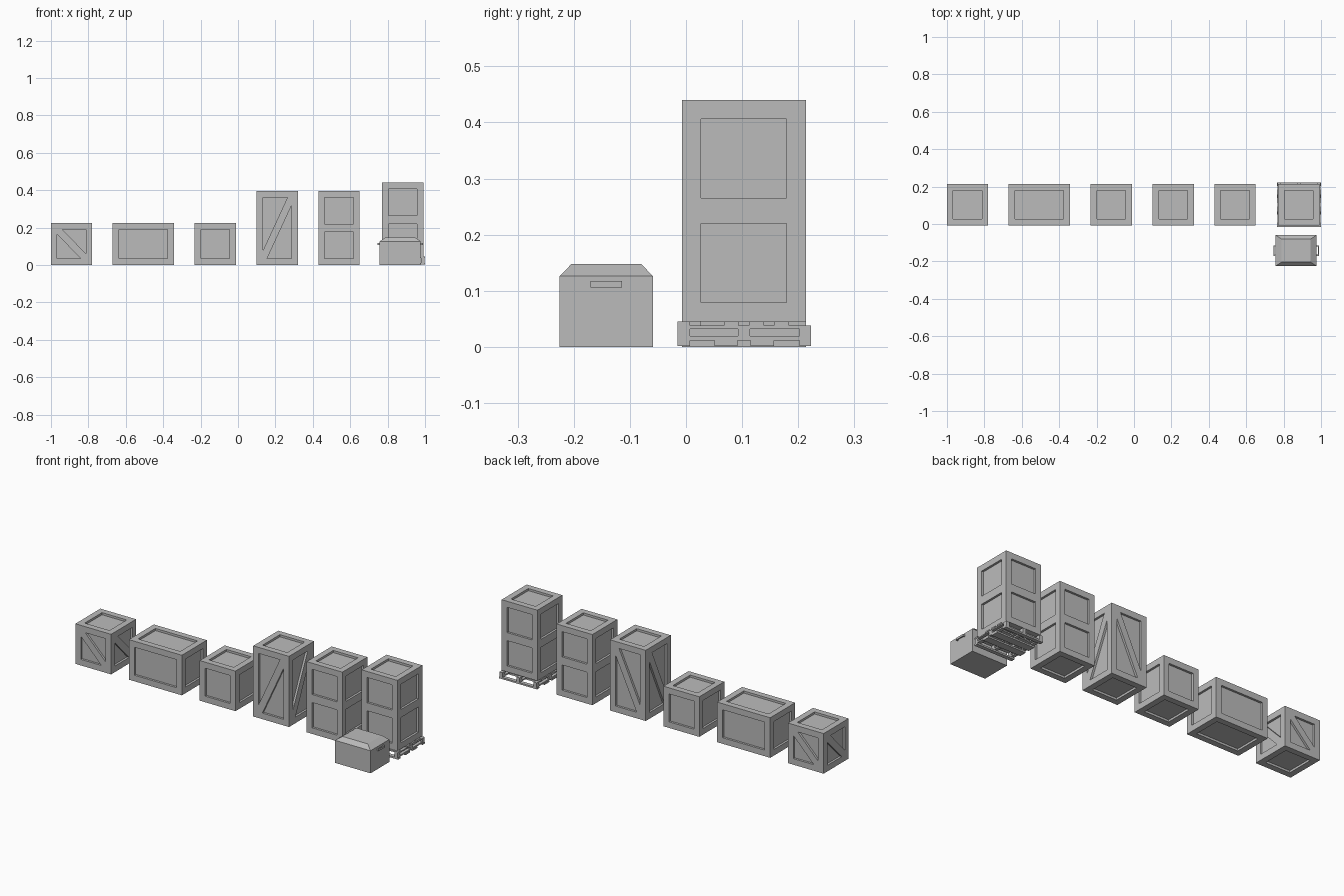
import bpy, bmesh, math
from mathutils import Matrix, Vector

old = bpy.data.objects.get("Cube")
if old:
    bpy.data.objects.remove(old, do_unlink=True)

grey = bpy.data.materials.new("plain_grey")
grey.use_nodes = True
grey.diffuse_color = (0.5, 0.5, 0.5, 1)
bsdf = next(n for n in grey.node_tree.nodes if n.type == 'BSDF_PRINCIPLED')
bsdf.inputs["Base Color"].default_value = (0.5, 0.5, 0.5, 1)
bsdf.inputs["Roughness"].default_value = 0.8

FRAME, DEPTH, SIDE = 0.034, 0.012, 0.221
ROW_Y = 0.103


def finish(bm, name, location=(0, 0, 0)):
    bmesh.ops.recalc_face_normals(bm, faces=bm.faces)
    mesh = bpy.data.meshes.new(name)
    bm.to_mesh(mesh)
    bm.free()
    mesh.materials.append(grey)
    obj = bpy.data.objects.new(name, mesh)
    obj.location = location
    bpy.context.collection.objects.link(obj)
    return obj


def add_box(bm, low, high):
    low, high = Vector(low), Vector(high)
    matrix = Matrix.Translation((low + high) / 2) @ Matrix.Diagonal((*(high - low), 1))
    return bmesh.ops.create_cube(bm, size=1, matrix=matrix)["verts"]


def add_batten(bm, outline, quarter):
    """Flat strip in a side recess, flush with the frame; outline is (across, up)."""
    turn = Matrix.Rotation(math.radians(90 * quarter), 3, 'Z')
    verts = [bm.verts.new(turn @ Vector((u, -SIDE / 2, z))) for u, z in outline]
    face = bm.faces.new(verts)
    new = bmesh.ops.extrude_face_region(bm, geom=[face], use_keep_orig=True)["geom"]
    moved = [g for g in new if isinstance(g, bmesh.types.BMVert)]
    bmesh.ops.translate(bm, verts=moved, vec=turn @ Vector((0, DEPTH, 0)))


def crate(name, x, width, height, z=0, rail=False, slants=None, cut=(0, 0)):
    # Box with a recessed panel in each face
    bm = bmesh.new()
    add_box(bm, (-width / 2, -SIDE / 2, 0), (width / 2, SIDE / 2, height))
    bmesh.ops.recalc_face_normals(bm, faces=bm.faces)
    panels = list(bm.faces)
    bmesh.ops.inset_individual(bm, faces=panels, thickness=FRAME, use_even_offset=True)
    for face in bmesh.ops.extrude_discrete_faces(bm, faces=panels)["faces"]:
        face.normal_update()
        bmesh.ops.translate(bm, verts=face.verts, vec=-face.normal * DEPTH)
    bmesh.ops.recalc_face_normals(bm, faces=bm.faces)

    a, low, high = SIDE / 2 - FRAME, FRAME, height - FRAME
    for quarter in range(4):
        # Middle rail
        if rail:
            m, h = height / 2, 0.0225
            add_batten(bm, [(-a, m - h), (a, m - h), (a, m + h), (-a, m + h)], quarter)
        # Diagonal brace
        if slants:
            s, (du, dv) = slants[quarter], cut
            shape = [(-a, low), (du - a, low), (a, high - dv),
                     (a, high), (a - du, high), (-a, low + dv)]
            add_batten(bm, [(s * u, v) for u, v in shape], quarter)
    return finish(bm, name, (x, ROW_Y, z))


# Row of crates
crate("small_braced_crate", -0.89, SIDE, 0.224, slants=(-1, -1, -1, -1), cut=(0.027, 0.027))
crate("wide_crate", -0.506, 0.328, 0.224)
crate("small_plain_crate", -0.121, SIDE, 0.224)
crate("tall_braced_crate", 0.21, SIDE, 0.395, slants=(1, 1, -1, -1), cut=(0.022, 0.043))
crate("tall_railed_crate", 0.54, SIDE, 0.395, rail=True)
crate("crate_on_pallet", 0.88, SIDE, 0.395, z=0.045, rail=True)

# Pallet: stringers with slots, top slats and bottom boards
X0, X1, Y0, Y1 = 0.765, 1.0, -0.015, 0.223
bm = bmesh.new()
for x in (X0 + 0.002, 0.8725, X1 - 0.022):
    for z0, z1 in ((0.011, 0.019), (0.032, 0.038)):
        add_box(bm, (x, Y0, z0), (x + 0.02, Y1, z1))
    for y0, y1 in ((Y0, 0.007), (0.093, 0.114), (0.202, Y1)):
        add_box(bm, (x, y0, 0.019), (x + 0.02, y1, 0.032))
finish(bm, "pallet_stringers")

bm = bmesh.new()
for y0, y1 in ((Y0, 0.007), (0.068, 0.094), (0.112, 0.139), (0.157, 0.184)):
    add_box(bm, (X0, y0, 0.038), (X1, y1, 0.0455))
finish(bm, "pallet_top_slats")

bm = bmesh.new()
for y0, y1 in ((0.007 - 0.022, 0.007), (0.051, 0.092), (0.115, 0.157), (0.202, Y1)):
    add_box(bm, (X0, y0, 0.002), (X1, y1, 0.011))
finish(bm, "pallet_bottom_boards")

# Chest body with tapered lid
CX, CY, HX, HY = 0.867, -0.142, 0.11, 0.083
bm = bmesh.new()
add_box(bm, (-HX, -HY, 0), (HX, HY, 0.126))
finish(bm, "chest_body", (CX, CY, 0))

bm = bmesh.new()
for v in add_box(bm, (-HX, -HY, 0.126), (HX, HY, 0.148)):
    if v.co.z > 0.14:
        v.co.x *= (HX - 0.032) / HX
        v.co.y *= (HY - 0.021) / HY
finish(bm, "chest_lid", (CX, CY, 0))

# Chest handles: a bar on two mounts at each end
for side, label in ((1, "left"), (-1, "right")):
    bm = bmesh.new()
    add_box(bm, (HX + 0.006, -0.028, 0.106), (HX + 0.012, 0.028, 0.117))
    for y in (-0.028, 0.021):
        add_box(bm, (HX, y, 0.106), (HX + 0.006, y + 0.007, 0.117))
    bmesh.ops.scale(bm, vec=(side, 1, 1), verts=bm.verts)
    finish(bm, label + "_chest_handle", (CX, CY, 0))
